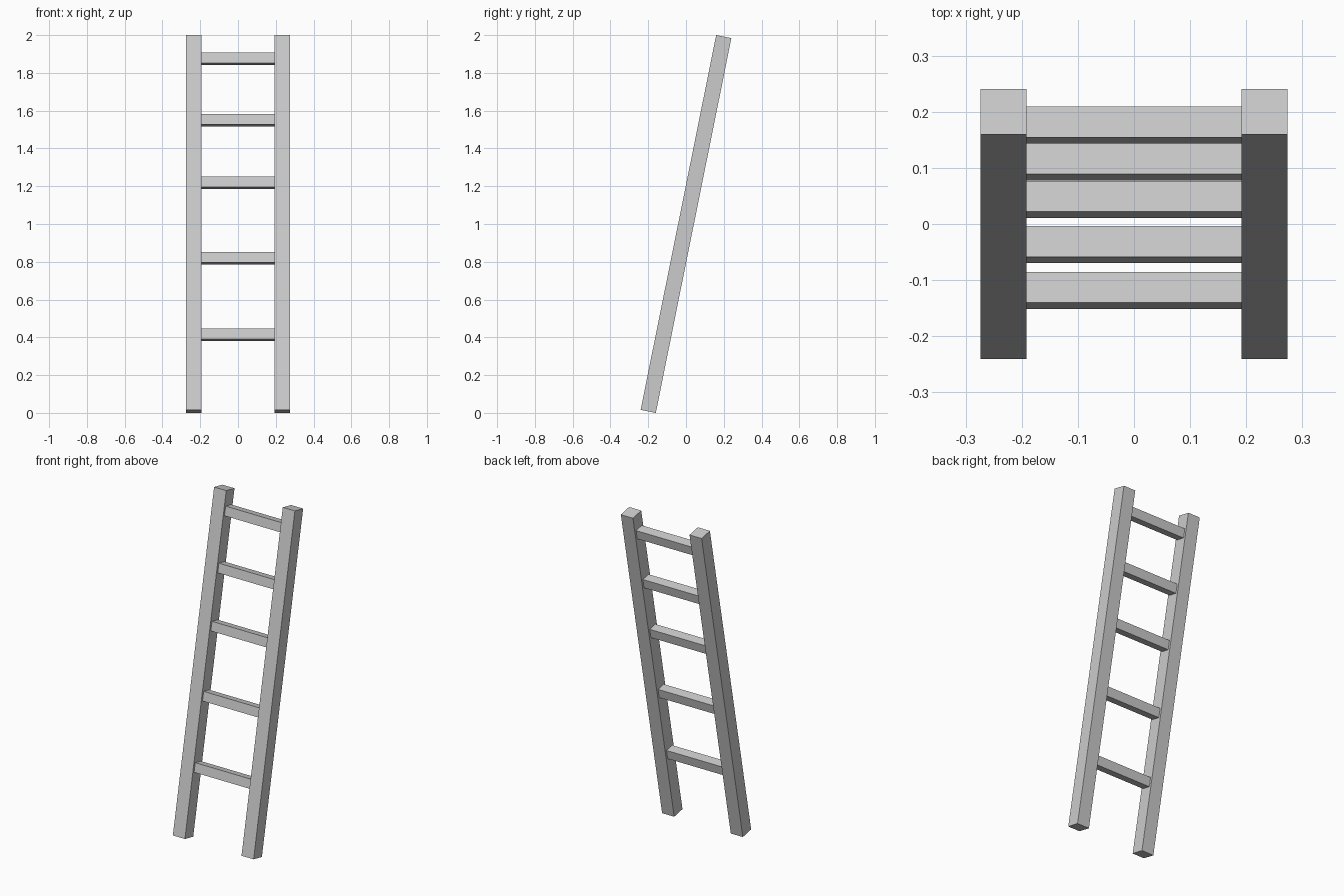
import bpy
from math import atan2, hypot, tan
from mathutils import Matrix

if "Cube" in bpy.data.objects:
    bpy.data.objects.remove(bpy.data.objects["Cube"])

RISE, RUN = 1.984, 0.400           # rail axis extent in z and y
LEAN = atan2(RUN, RISE)            # ladder leans towards +y
LENGTH = hypot(RISE, RUN)
RAIL, RUNG = 0.082, 0.056          # square section sizes
INNER, OUTER = 0.192, 0.274        # rail faces in x


def beam(name, size, centre):
    """Box tilted to the lean angle."""
    bpy.ops.mesh.primitive_cube_add(size=1, location=centre, rotation=(-LEAN, 0, 0))
    ob = bpy.context.object
    ob.name = name
    ob.data.transform(Matrix.Diagonal((*size, 1)))
    return ob


# side rails
for side, s in (("left", -1), ("right", 1)):
    beam(f"{side}_rail", (OUTER - INNER, RAIL, LENGTH),
         (s * (INNER + OUTER) / 2, 0, 1))

# rungs, centred on the rail axis
for i, z in enumerate((0.413, 0.819, 1.218, 1.549, 1.874), 1):
    beam(f"rung_{i}", (2 * INNER, RUNG, RUNG), (0, (z - 1) * tan(LEAN), z))
